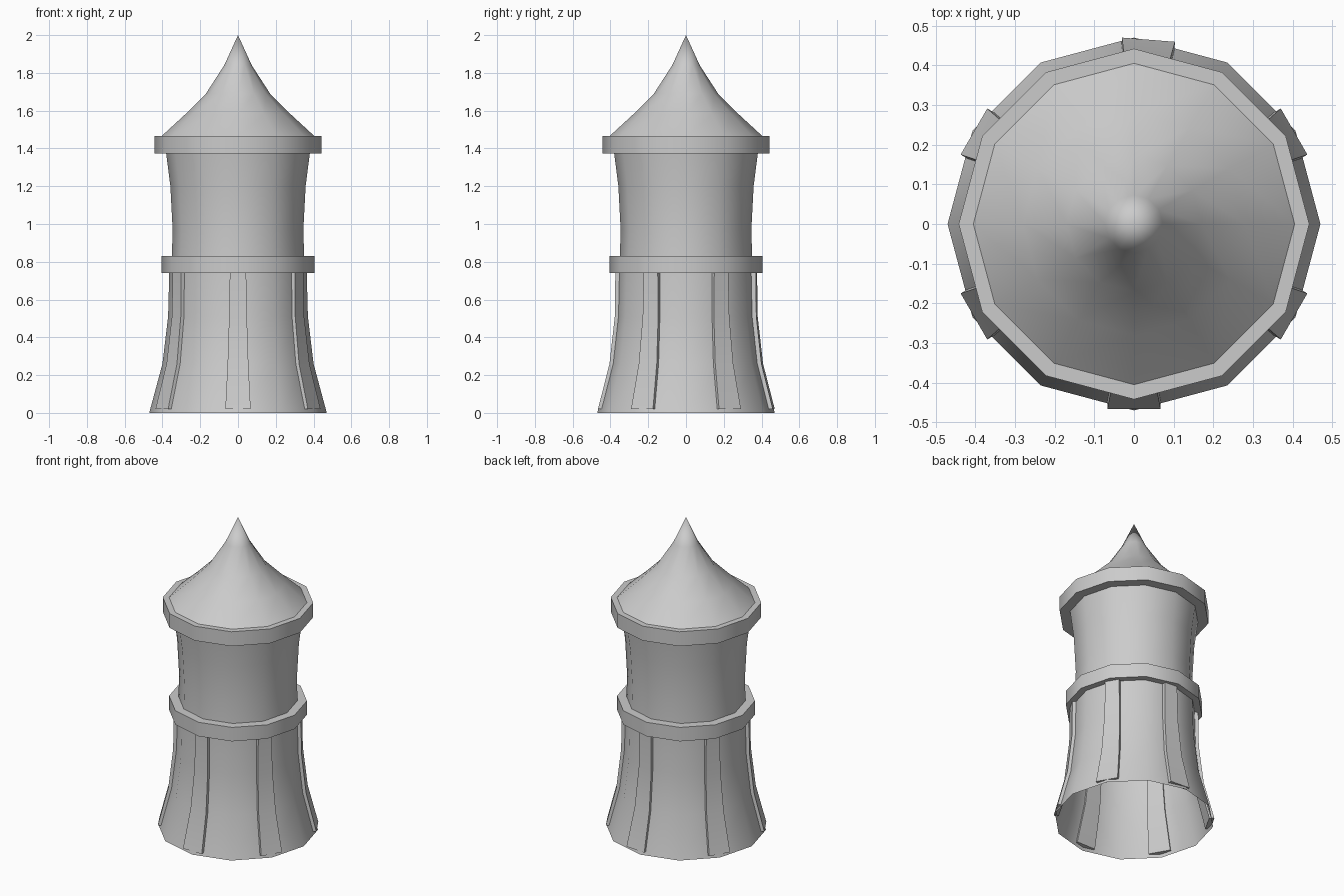
import bpy, bmesh
from math import sin, cos, radians, pi

if "Cube" in bpy.data.objects:
    bpy.data.objects.remove(bpy.data.objects["Cube"])

SIDES = 12


def make_object(name, bm):
    bmesh.ops.recalc_face_normals(bm, faces=bm.faces)
    me = bpy.data.meshes.new(name)
    bm.to_mesh(me)
    bm.free()
    ob = bpy.data.objects.new(name, me)
    bpy.context.collection.objects.link(ob)
    bpy.ops.object.select_all(action='DESELECT')
    ob.select_set(True)
    bpy.context.view_layer.objects.active = ob
    bpy.ops.object.shade_smooth_by_angle(angle=radians(35))
    return ob


def lathe(name, profile):
    """Revolve (radius, z) points into a twelve-sided open shell."""
    bm = bmesh.new()
    rings = []
    for r, z in profile:
        if r == 0:
            rings.append([bm.verts.new((0, 0, z))] * SIDES)
        else:
            rings.append([bm.verts.new((r * cos(2 * pi * i / SIDES),
                                        r * sin(2 * pi * i / SIDES), z))
                          for i in range(SIDES)])
    for a, b in zip(rings, rings[1:]):
        for i in range(SIDES):
            j = (i + 1) % SIDES
            quad = dict.fromkeys((a[i], a[j], b[j], b[i]))
            bm.faces.new(list(quad))
    return make_object(name, bm)


def buttress(name, angle, profile, depth=0.03):
    """Flat strip following (distance, half width, z) points up the wall."""
    c, s = cos(radians(angle)), sin(radians(angle))
    bm = bmesh.new()
    loops = []
    for d, w, z in profile:
        corners = ((d, -w), (d, w), (d - depth, w), (d - depth, -w))
        loops.append([bm.verts.new((x * c - y * s, x * s + y * c, z))
                      for x, y in corners])
    for a, b in zip(loops, loops[1:]):
        for i in range(4):
            j = (i + 1) % 4
            bm.faces.new((a[i], a[j], b[j], b[i]))
    bm.faces.new(loops[0])
    bm.faces.new(loops[-1])
    return make_object(name, bm)


# Tower walls, open at the bottom
lathe("lower_wall", [(0.47, 0), (0.40, 0.26), (0.37, 0.51), (0.364, 0.74)])
lathe("upper_wall", [(0.35, 0.83), (0.346, 0.97), (0.358, 1.2), (0.38, 1.372)])

# Projecting bands
lathe("middle_band", [(0.364, 0.74), (0.405, 0.74), (0.405, 0.83), (0.35, 0.83)])
lathe("top_band", [(0.38, 1.372), (0.442, 1.372), (0.442, 1.465), (0.405, 1.465)])

# Pointed, inward-curving roof
lathe("roof", [(0.405, 1.465), (0.28, 1.58), (0.17, 1.69), (0.073, 1.84), (0, 2.0)])

# Six tapering buttress strips; the rear one sits slightly off centre
strip = [(0.466, 0.067, 0.02), (0.405, 0.055, 0.26),
         (0.377, 0.047, 0.51), (0.374, 0.043, 0.745)]
for n, a in enumerate((-90, -30, 30, 85.5, 150, 210)):
    buttress(f"buttress_{n + 1}", a, strip)
